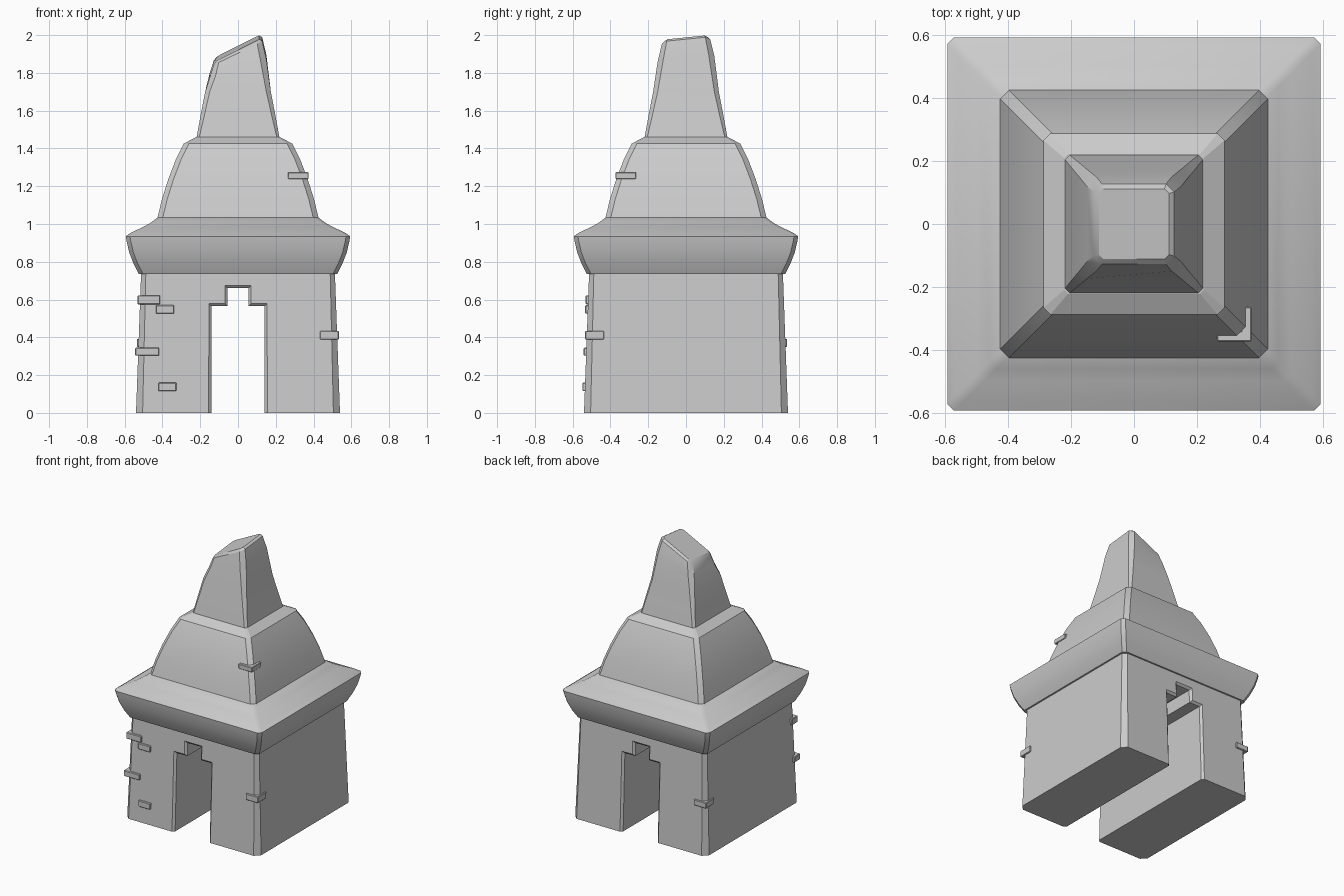
import bpy, bmesh
from mathutils import Matrix, Vector

if "Cube" in bpy.data.objects:
    bpy.data.objects.remove(bpy.data.objects["Cube"])

stone = bpy.data.materials.new("grey stone")
stone.use_nodes = True
GREY = (0.6, 0.6, 0.6, 1)
stone.diffuse_color = GREY
stone.node_tree.nodes["Principled BSDF"].inputs["Base Color"].default_value = GREY


def finish(name, bm):
    bmesh.ops.recalc_face_normals(bm, faces=bm.faces)
    mesh = bpy.data.meshes.new(name)
    bm.to_mesh(mesh)
    bm.free()
    mesh.materials.append(stone)
    obj = bpy.data.objects.new(name, mesh)
    bpy.context.collection.objects.link(obj)
    return obj


def loft(name, rings):
    """Closed solid through rings with equal point counts."""
    bm = bmesh.new()
    loops = [[bm.verts.new(p) for p in ring] for ring in rings]
    for a, b in zip(loops, loops[1:]):
        for i in range(len(a)):
            j = (i + 1) % len(a)
            bm.faces.new((a[i], a[j], b[j], b[i]))
    bm.faces.new(loops[0])
    bm.faces.new(loops[-1])
    return finish(name, bm)


def square(r, z, c):
    """Square ring with cut corners."""
    q = [(r, -r + c), (r, r - c), (r - c, r), (-r + c, r)]
    return [Vector((x, y, z)) for x, y in q + [(-x, -y) for x, y in q]]


def smooth(obj, degrees=30):
    bpy.ops.object.select_all(action='DESELECT')
    obj.select_set(True)
    bpy.context.view_layer.objects.active = obj
    bpy.ops.object.shade_smooth_by_angle(angle=degrees * 3.14159 / 180)


# Tapered walls
walls = loft("walls", [square(0.54, 0, 0.035), square(0.513, 0.74, 0.025)])


# Stepped doorway running from front to back, with bevelled rims
def door_ring(side, out, grow):
    half = [(0.14 + grow, -0.1), (0.14 + grow, 0.565 + grow),
            (0.055 + grow, 0.565 + grow), (0.055 + grow, 0.66 + grow)]
    pts = half + [(-x, z) for x, z in reversed(half)]
    return [(x, side * (0.54 - 0.036 * z + out), z) for x, z in pts]


cutter = loft("door_cutter", [door_ring(-1, 0.1, 0.015), door_ring(-1, 0, 0.015),
                              door_ring(-1, -0.015, 0), door_ring(1, -0.015, 0),
                              door_ring(1, 0, 0.015), door_ring(1, 0.1, 0.015)])
cutter.hide_render = True
cut = walls.modifiers.new("doorway", 'BOOLEAN')
cut.object = cutter
cut.solver = 'EXACT'
bpy.context.view_layer.objects.active = walls
bpy.ops.object.modifier_apply(modifier=cut.name)
bpy.data.objects.remove(cutter)

# Flared eaves, curved roof and ledge
eaves = [(0.525, 0.735), (0.553, 0.79), (0.576, 0.85), (0.59, 0.91), (0.594, 0.935),
         (0.565, 0.955), (0.5, 0.985), (0.46, 1.008), (0.425, 1.035)]
smooth(loft("eaves", [square(r, z, 0.022) for r, z in eaves]))
dome = [(0.427, 1.03), (0.403, 1.13), (0.37, 1.235), (0.33, 1.34), (0.288, 1.425)]
smooth(loft("roof", [square(r, z, 0.028) for r, z in dome]))
loft("roof_ledge", [square(0.288, 1.425, 0.022), square(0.222, 1.46, 0.012)])


# Broken spire with a slanted, worn top
def slanted(ring, low, tilt):
    return [Vector((p.x, p.y, low + tilt * p.x + 0.1 * p.y)) for p in ring]


spire = [square(0.22, 1.455, 0.014), square(0.197, 1.58, 0.02),
         square(0.174, 1.7, 0.024),
         slanted(square(0.15, 0, 0.03), 1.835, 0.33),
         slanted(square(0.128, 0, 0.026), 1.917, 0.48),
         slanted(square(0.112, 0, 0.015), 1.932, 0.5)]
smooth(loft("broken_spire", spire), 25)


# Raised bricks
def brick(name, lo, hi, lean=0):
    lo, hi = Vector(lo), Vector(hi)
    bm = bmesh.new()
    size = Matrix.Diagonal((*(hi - lo), 1))
    bmesh.ops.create_cube(bm, size=1, matrix=Matrix.Translation((lo + hi) / 2) @ size)
    bmesh.ops.bevel(bm, geom=bm.edges[:], offset=0.004, segments=1, affect='EDGES')
    return finish(name, bm)


front_bricks = [(-0.532, -0.412, 0.575, 0.622), (-0.435, -0.338, 0.525, 0.57),
                (-0.545, -0.417, 0.303, 0.345), (-0.422, -0.326, 0.115, 0.16)]
for i, (x0, x1, z0, z1) in enumerate(front_bricks):
    y = -(0.554 - 0.036 * z1)
    brick(f"front_brick_{i + 1}", (x0, y, z0), (x1, y + 0.07, z1))


# Bricks folded round a corner, one arm along each wall
def corner_brick(name, sx, sy, r, arm, z0, z1):
    for label, w, d in (("x_arm", arm, 0.035), ("y_arm", 0.035, arm)):
        xs = sorted((sx * r, sx * (r - w)))
        ys = sorted((sy * r, sy * (r - d)))
        brick(f"{name}_{label}", (xs[0], ys[0], z0), (xs[1], ys[1], z1))


corner_brick("left_corner_brick", 1, -1, 0.534, 0.1, 0.388, 0.434)
corner_brick("back_corner_brick", -1, 1, 0.536, 0.1, 0.35, 0.392)
corner_brick("roof_brick", 1, -1, 0.374, 0.11, 1.238, 1.274)
